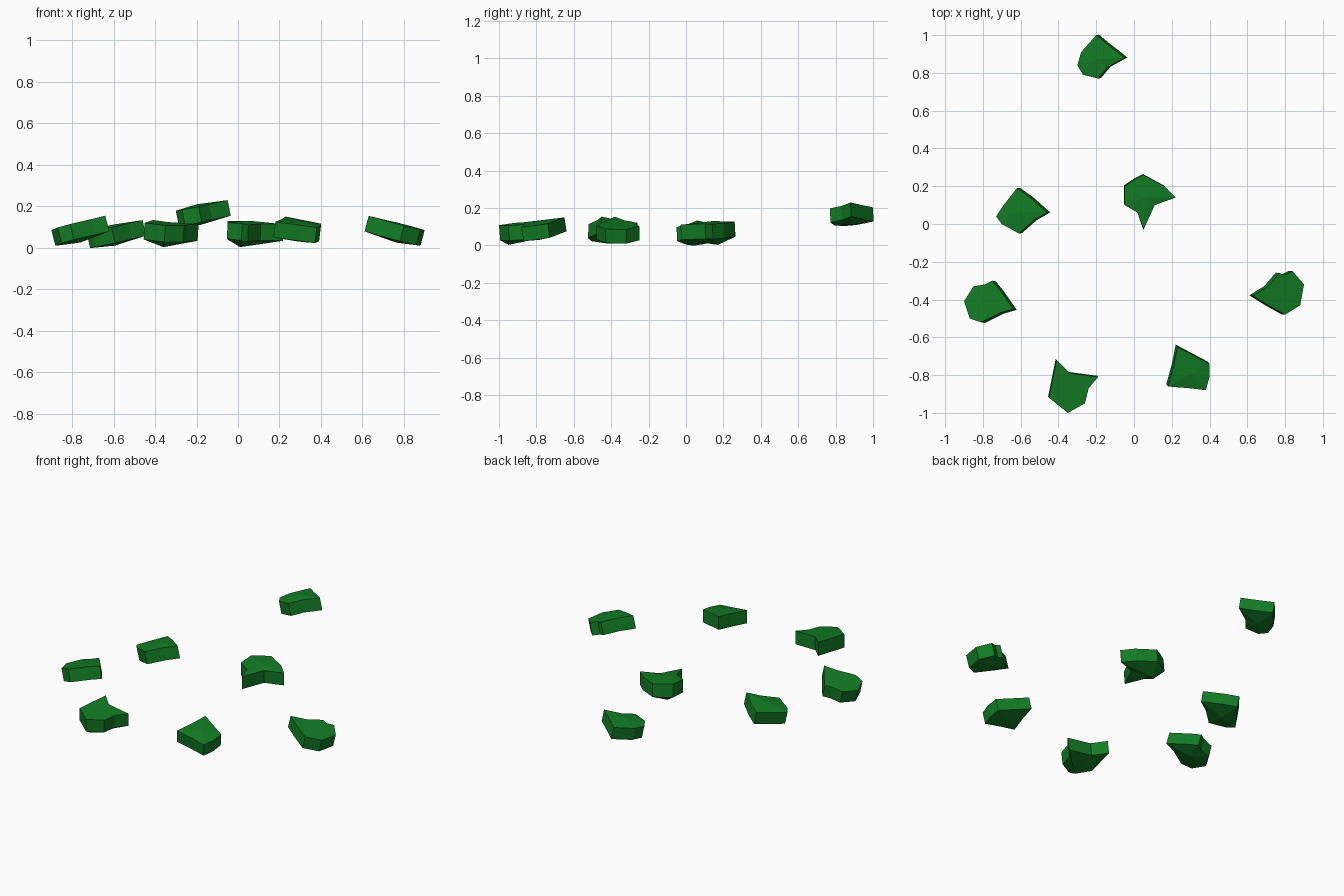
import bpy
import bmesh
from mathutils import Vector

default_cube = bpy.data.objects.get("Cube")
if default_cube:
    bpy.data.objects.remove(default_cube, do_unlink=True)

# Single flat leaf colour
leaf_green = bpy.data.materials.new("leaf_green")
leaf_green.use_nodes = True
leaf_colour = (0.006, 0.2, 0.018, 1.0)
leaf_green.diffuse_color = leaf_colour
leaf_green.node_tree.nodes["Principled BSDF"].inputs["Base Color"].default_value = leaf_colour
leaf_green.node_tree.nodes["Principled BSDF"].inputs["Roughness"].default_value = 0.9

HUNDREDTH = 0.01


def build_leaf_clump(name, outline, height, slope, thickness=0.075, crease=0.0, keel=None):
    """Thick, tilted leaf: outline in hundredths, slope = rise along x and y."""
    points = [Vector((x, y, 0)) * HUNDREDTH for x, y in outline]
    centre = sum(points, Vector()) / len(points)
    tilt = Vector((slope[0], slope[1], 0))
    drop = Vector((slope[0], slope[1], -1)) * thickness

    # Upper rim lies on the tilted plane, the lower rim is square to it
    for point in points:
        point.z = height + tilt.dot(point - centre)
    middle = centre + Vector((0, 0, height + crease))
    under = Vector(keel) if keel else centre + Vector((0, 0, height - 0.015)) + drop

    bm = bmesh.new()
    upper = [bm.verts.new(p) for p in points]
    lower = [bm.verts.new(p + drop) for p in points]
    top_hub = bm.verts.new(middle)
    bottom_hub = bm.verts.new(under)
    for i in range(len(points)):
        j = (i + 1) % len(points)
        bm.faces.new((upper[i], upper[j], top_hub))
        bm.faces.new((lower[j], lower[i], bottom_hub))
        bm.faces.new((upper[j], upper[i], lower[i], lower[j]))
    bmesh.ops.recalc_face_normals(bm, faces=bm.faces)

    mesh = bpy.data.meshes.new(name)
    bm.to_mesh(mesh)
    bm.free()
    mesh.materials.append(leaf_green)
    clump = bpy.data.objects.new(name, mesh)
    bpy.context.scene.collection.objects.link(clump)
    return clump


# Raised clump at the back
build_leaf_clump(
    "back_leaf",
    [(-20, 100), (-14, 95), (-5, 88), (-14, 83), (-19, 77), (-27, 79), (-30, 84), (-28, 91)],
    height=0.2, slope=(0.2, 0.03), crease=0.01)

# Clump in the middle of the scatter, with a keel below
build_leaf_clump(
    "middle_leaf",
    [(5, 26), (16, 20), (22, 14), (11, 10), (5, -3), (2, 6), (-5, 10), (-5, 20), (1, 24)],
    height=0.12, slope=(-0.04, 0.06), thickness=0.08, crease=0.01, keel=(0.01, 0.17, 0.003))

# Two clumps on the right side
build_leaf_clump(
    "right_back_leaf",
    [(-62, 19), (-55, 14), (-46, 6), (-53, 2), (-61, -5), (-70, 0), (-73, 4), (-69, 10)],
    height=0.1, slope=(0.22, 0.02), crease=0.01)
build_leaf_clump(
    "right_front_leaf",
    [(-64, -45), (-71, -47), (-81, -52), (-87, -50), (-90, -41), (-85, -33),
     (-79, -32), (-75, -30), (-71, -35)],
    height=0.115, slope=(0.26, -0.06))

# Two clumps along the front
build_leaf_clump(
    "front_leaf",
    [(-41, -72), (-34, -79), (-19, -81), (-24, -87), (-26, -95), (-35, -100),
     (-45, -92), (-43, -82)],
    height=0.118, slope=(-0.06, 0.08), thickness=0.08, keel=(-0.36, -0.95, 0.003))
build_leaf_clump(
    "front_left_leaf",
    [(23, -65), (40, -74), (40, -81), (38, -88), (30, -87), (18, -86), (21, -75)],
    height=0.12, slope=(-0.12, 0.15), crease=0.01)

# Clump on the left side
build_leaf_clump(
    "left_leaf",
    [(63, -38), (71, -33), (77, -26), (80, -27), (84, -25), (90, -32), (88, -43),
     (80, -48), (71, -43)],
    height=0.115, slope=(-0.26, 0.03))
